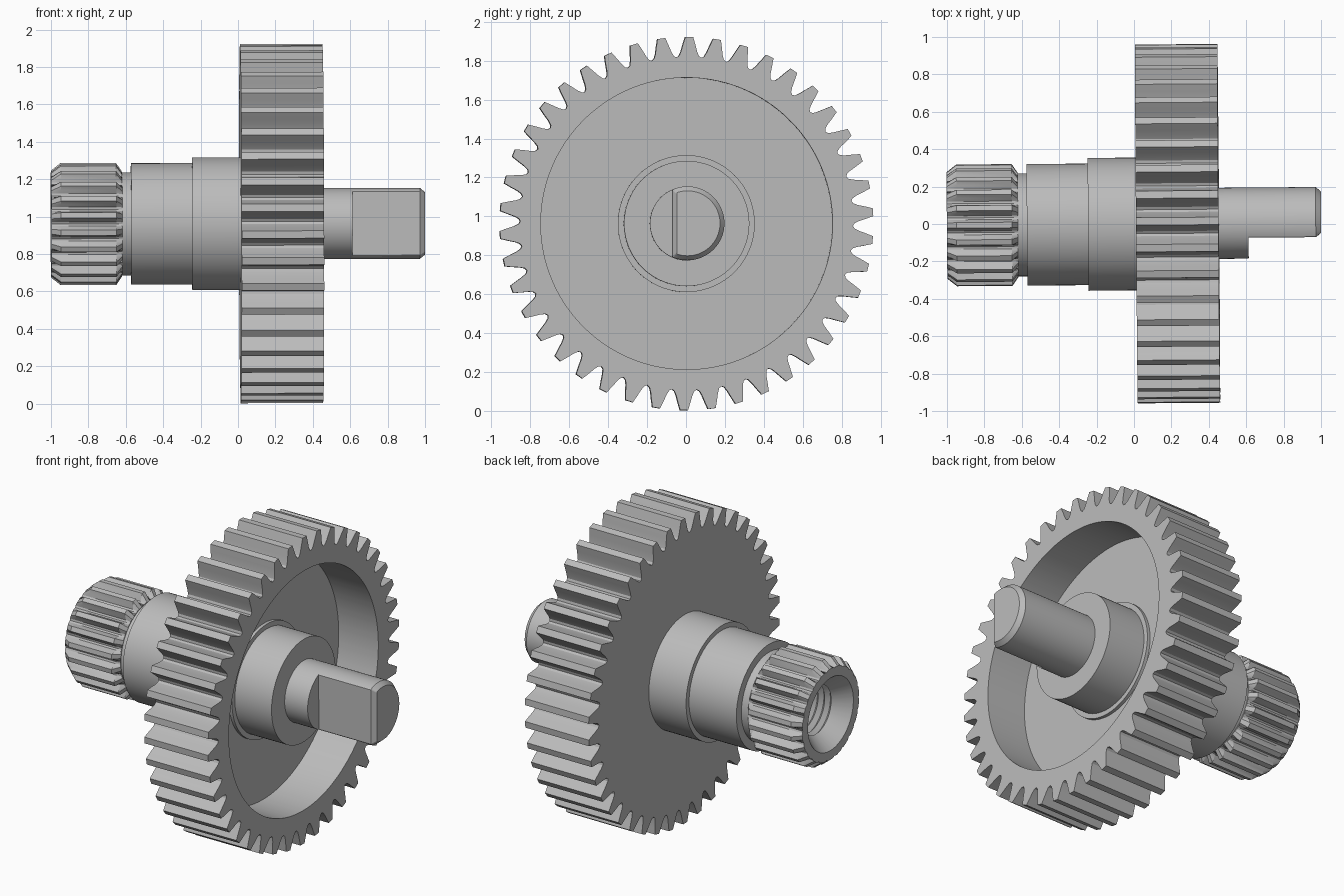
import bpy, bmesh
from math import radians, sin, cos, pi
from mathutils import Euler, Vector

cube = bpy.data.objects.get("Cube")
if cube:
    bpy.data.objects.remove(cube, do_unlink=True)

steel = bpy.data.materials.new("plain steel grey")
steel.use_nodes = True
GREY = (0.5, 0.5, 0.5, 1)
steel.diffuse_color = GREY
steel.node_tree.nodes["Principled BSDF"].inputs["Base Color"].default_value = GREY

TILT = Euler((0, radians(-0.12), radians(0.45)))
CENTRE = Vector((0, 0, 0.962))


def circle(r, angles):
    return [(r * sin(a), r * cos(a)) for a in angles]


def even_angles(n):
    return [2 * pi * i / n for i in range(n)]


def toothed(count, half_tooth, root, phase=0):
    """Angles and radii of a toothed outline, mirrored about each tooth centre."""
    angles, radii = [], []
    pitch = 360 / count
    tooth = [(-a, r) for a, r in reversed(half_tooth)] + half_tooth + [(pitch / 2, root)]
    for i in range(count):
        for a, r in tooth:
            angles.append(radians(phase + i * pitch + a))
            radii.append(r)
    return angles, radii


def loft(name, rings, closed=False, caps=(False, False)):
    """Skin a run of (x, outline) rings along the shaft axis."""
    bm = bmesh.new()
    rows = [[bm.verts.new((x, y, z)) for y, z in pts] for x, pts in rings]
    pairs = list(zip(rows, rows[1:]))
    if closed:
        pairs.append((rows[-1], rows[0]))
    n = len(rows[0])
    for a, b in pairs:
        for i in range(n):
            j = (i + 1) % n
            bm.faces.new((a[i], a[j], b[j], b[i]))
    for row, cap in zip((rows[0], rows[-1]), caps):
        if cap:
            bm.faces.new(row)
    bmesh.ops.remove_doubles(bm, verts=bm.verts, dist=1e-5)
    bmesh.ops.recalc_face_normals(bm, faces=bm.faces)
    mesh = bpy.data.meshes.new(name)
    bm.to_mesh(mesh)
    bm.free()
    mesh.materials.append(steel)
    ob = bpy.data.objects.new(name, mesh)
    bpy.context.collection.objects.link(ob)
    ob.location = CENTRE
    ob.rotation_euler = TILT
    bpy.ops.object.select_all(action='DESELECT')
    ob.select_set(True)
    bpy.context.view_layer.objects.active = ob
    bpy.ops.object.shade_smooth_by_angle(angle=radians(20))
    return ob


# Large gear wheel with a deep recess on its right-hand face
ang, rad = toothed(42, [(1.2, 0.96), (2.0, 0.92), (2.7, 0.885), (3.4, 0.863)], 0.855, 0.8)
outline = [(r * sin(a), r * cos(a)) for a, r in zip(ang, rad)]
BACK, FRONT, FLOOR = 0.0125, 0.4535, 0.18
loft("gear_wheel", [
    (BACK, circle(0.3, ang)), (BACK, outline),
    (FRONT, outline), (FRONT, circle(0.75, ang)),
    (FLOOR, circle(0.75, ang)), (FLOOR, circle(0.3, ang))], closed=True)

# Stepped sleeve behind the wheel, and hub with its base collar in the recess
A = even_angles(96)


def turned(name, profile):
    loft(name, [(x, circle(r, A)) for x, r in profile], closed=True)


turned("stepped_sleeve", [(-0.63, 0.2), (-0.63, 0.275), (-0.572, 0.275), (-0.572, 0.325),
                          (-0.245, 0.325), (-0.245, 0.355), (0.02, 0.355), (0.02, 0.2)])
turned("hub", [(0.17, 0.1), (0.17, 0.352), (0.2, 0.352), (0.2, 0.322),
               (FRONT, 0.322), (FRONT, 0.1)])

# Splined end with chamfered teeth, countersink and threaded bore
ang, rad = toothed(22, [(2.6, 0.327), (4.3, 0.305), (6.0, 0.284)], 0.279)


def spline_ring(x, limit):
    return (x, [(min(r, limit) * sin(a), min(r, limit) * cos(a)) for a, r in zip(ang, rad)])


rings = [spline_ring(-0.62, 0.2), spline_ring(-0.62, 0.28), spline_ring(-0.652, 0.327),
         spline_ring(-0.948, 0.327), spline_ring(-1, 0.286)]
rings += [(-1, circle(0.228, ang)), (-0.92, circle(0.165, ang))]
for i in range(14):
    x = -0.9 + 0.045 * i
    rings += [(x, circle(0.15, ang)), (x + 0.0225, circle(0.175, ang))]
rings.append((-0.25, circle(0.15, ang)))
loft("splined_end", rings, caps=(False, True))


# Output shaft with a flat milled on its front side
def d_shape(r, flat):
    return [(max(y, flat), z) for y, z in circle(r, A)]


loft("flatted_shaft", [
    (FRONT - 0.1, circle(0.19, A)), (0.612, circle(0.19, A)),
    (0.612, d_shape(0.19, -0.078)), (0.972, d_shape(0.19, -0.078)),
    (1.0, d_shape(0.167, -0.055))], caps=(True, True))
